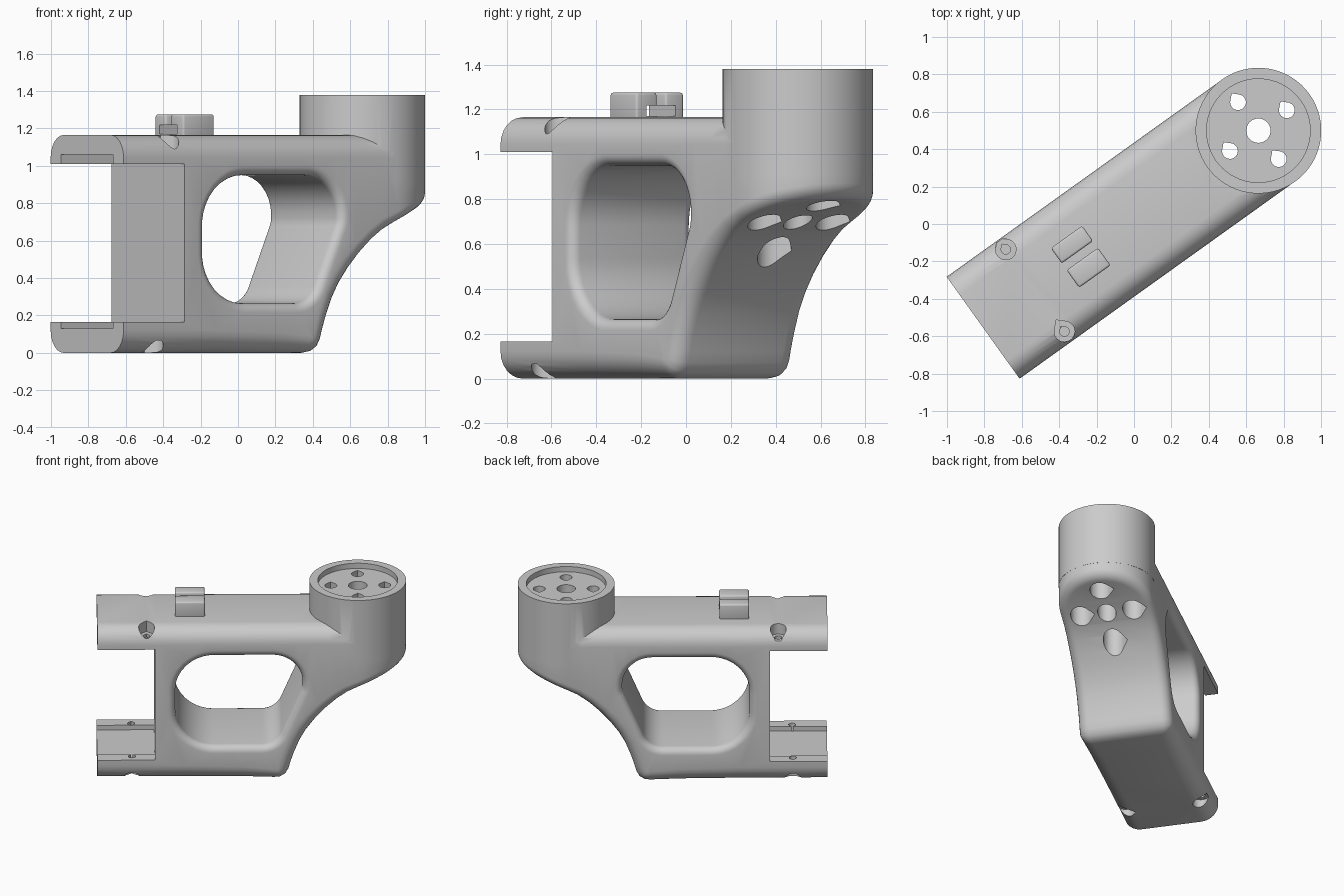
import bpy, bmesh
from math import sin, cos, pi, radians, tan, acos
from mathutils import Matrix, Vector

if "Cube" in bpy.data.objects:
    bpy.data.objects.remove(bpy.data.objects["Cube"])

# Local frame: u along the bar, v across it, origin at the cylinder axis
R, W, END, TOP = 0.335, 0.335, -1.81, 1.165
PLACE = Matrix.Translation((0.665, 0.499, 0)) @ Matrix.Rotation(radians(35.6), 4, 'Z')


def make(name, bm):
    bmesh.ops.remove_doubles(bm, verts=bm.verts[:], dist=0.0004)
    bmesh.ops.recalc_face_normals(bm, faces=bm.faces[:])
    me = bpy.data.meshes.new(name)
    bm.to_mesh(me)
    bm.free()
    ob = bpy.data.objects.new(name, me)
    bpy.context.collection.objects.link(ob)
    return ob


def loft(name, rings, caps=(True, True)):
    bm = bmesh.new()
    vs = [[bm.verts.new(p) for p in r] for r in rings]
    n = len(rings[0])
    for a, b in zip(vs, vs[1:]):
        for i in range(n):
            j = (i + 1) % n
            bm.faces.new((a[i], a[j], b[j], b[i]))
    if caps[0]:
        bm.faces.new(vs[0])
    if caps[1]:
        bm.faces.new(vs[-1])
    return make(name, bm)


def box(name, lo, hi, bevel=0):
    bm = bmesh.new()
    bmesh.ops.create_cube(bm, size=1)
    for v in bm.verts:
        v.co = [(l + h) / 2 + c * (h - l) for l, h, c in zip(lo, hi, v.co)]
    if bevel:
        bmesh.ops.bevel(bm, geom=bm.edges[:], offset=bevel, segments=3, profile=0.5, affect='EDGES')
    return make(name, bm)


def prism(name, pts, z0, z1):
    return loft(name, [[(u, v, z) for u, v in pts] for z in (z0, z1)])


def disc(u, v, r, n=64):
    return [(u + r * cos(2 * pi * i / n), v + r * sin(2 * pi * i / n)) for i in range(n)]


def teardrop(u, v, r, n=20):
    arc = [radians(135 + 270 * i / n) for i in range(n + 1)]
    return [(u + r * cos(a), v + r * sin(a)) for a in arc] + [(u, v + 1.38 * r)]


def boolean(ob, other, op='DIFFERENCE'):
    other.hide_render = True
    m = ob.modifiers.new('cut', 'BOOLEAN')
    m.operation, m.object, m.solver = op, other, 'EXACT'
    bpy.context.view_layer.objects.active = ob
    bpy.ops.object.modifier_apply(modifier=m.name)
    bpy.data.objects.remove(other)


# Bar body: underside point (u, z), matching top u, bottom fillet radius
STATIONS = [(END, 0, END, .12), (-1.2, 0, -1.4, .12), (-.8, 0, -1.2, .11), (-.58, 0, -1.07, .09),
            (-.54, .008, -1.02, .08), (-.505, .03, -.97, .08), (-.482, .07, -.9, .08),
            (-.468, .12, -.83, .08), (-.445, .19, -.75, .08), (-.405, .29, -.62, .08),
            (-.36, .37, -.52, .08), (-.30, .45, -.42, .08), (-.23, .53, -.32, .075),
            (-.15, .605, -.2, .07), (-.075, .66, -.1, .065)]
STEPS = [i * pi / 2 / 6 for i in range(7)]


def ring(half):
    return half + [(u, -v, z) for u, v, z in reversed(half)]


rings = []
for i, (u, z, t, r) in enumerate(STATIONS):
    a = STATIONS[max(i - 1, 0)]
    b = STATIONS[i + 1] if i + 1 < len(STATIONS) else (0, .70)
    nrm = Vector((-(b[1] - a[1]), b[0] - a[0])).normalized() if i else Vector((0, 1))
    low = [(u + nrm.x * r * (1 - cos(s)), W - r * (1 - sin(s)), z + nrm.y * r * (1 - cos(s))) for s in STEPS]
    high = [(t, W - .12 * (1 - cos(s)), TOP - .12 * (1 - sin(s))) for s in STEPS]
    rings.append(ring(low + high))
# Rounded end below the cylinder
for k in range(17):
    f = k / 16 * pi / 2
    half = []
    for s in STEPS:
        q = R - .06 * (1 - sin(s))
        u = q * sin(f)
        half.append((u, q * cos(f) if k < 16 else 0, .70 + .45 * u - .36 * u * u + .06 * (1 - cos(s))))
    for s in STEPS:
        q = R - .12 * (1 - cos(s))
        half.append((q * sin(f), q * cos(f) if k < 16 else 0, TOP - .12 * (1 - sin(s))))
    rings.append(ring(half))
body = loft('handle_body', rings, (True, False))

# Cylindrical socket with recessed top
boolean(body, prism('socket', disc(0, 0, R + .001), .91, 1.38), 'UNION')
boolean(body, prism('recess', disc(0, 0, .277), 1.34, 1.5))

# Jaw opening and its two shallow channels
boolean(body, box('jaw', (-2.2, -.6, .165), (-1.41, .6, 1.01)))
boolean(body, box('channel', (-2.2, -.24, .13), (-1.41, .24, 1.06)))


# Finger opening with rounded rims
def rounded(corners, n=10):
    out = []
    for i, (x, z, r) in enumerate(corners):
        p = Vector((x, z))
        a = (Vector(corners[i - 1][:2]) - p).normalized()
        b = (Vector(corners[(i + 1) % len(corners)][:2]) - p).normalized()
        half = acos(max(-1, min(1, a.dot(b)))) / 2
        c = p + (a + b).normalized() * (r / sin(half))
        s, e = p + a * r / tan(half) - c, p + b * r / tan(half) - c
        out += [c + s.lerp(e, k / n).normalized() * r for k in range(n + 1)]
    return out


hole = rounded([(-1.27, .265, .27), (-.57, .265, .15), (-.385, .70, .12), (-.385, .95, .21), (-1.27, .95, .27)])


def grown(d):
    out = []
    for i, p in enumerate(hole):
        t = (hole[(i + 1) % len(hole)] - hole[i - 1]).normalized()
        out.append(p + Vector((t.y, -t.x)) * d)
    return out


side = [(W - .05 + .05 * sin(s), .05 * (1 - cos(s))) for s in STEPS] + [(W + .06, .052)]
levels = [(-v, d) for v, d in reversed(side)] + side
boolean(body, loft('finger_hole', [[(p.x, v, p.y) for p in grown(d)] for v, d in levels]))

# Socket bolt holes, counterbored from below
boolean(body, prism('centre_hole', disc(0, 0, .065, 32), .3, 1.5))
for u, v in ((.187, 0), (-.187, 0), (0, .187), (0, -.187)):
    boolean(body, prism('bolt', teardrop(u, v, .042), .3, 1.5))
    boolean(body, prism('bolt_head', teardrop(u, v, .072), .3, 1.25))

# Jaw screws, top and bottom
for v in (-.27, .27):
    for u, z0, z1, h0, h1 in ((-1.468, .9, 1.3, 1.085, 1.3), (-1.57, -.1, .3, -.1, .065)):
        boolean(body, prism('screw', teardrop(u, v, .025), z0, z1))
        boolean(body, prism('screw_head', teardrop(u, v, .055), h0, h1))

# Pair of rail blocks with an undercut slot between them
parts = [body]
for name, v0, v1 in (('rail_block_left', .035, .135), ('rail_block_right', -.125, -.01)):
    blk = box(name, (-1.268, v0, 1.14), (-1.062, v1, 1.275), .012)
    boolean(blk, box('undercut', (-1.5, -.07, 1.17), (-.9, .09, 1.217)))
    parts.append(blk)

for ob in parts:
    ob.data.transform(PLACE)
    bpy.ops.object.select_all(action='DESELECT')
    ob.select_set(True)
    bpy.context.view_layer.objects.active = ob
    bpy.ops.object.shade_smooth_by_angle(angle=radians(30))
